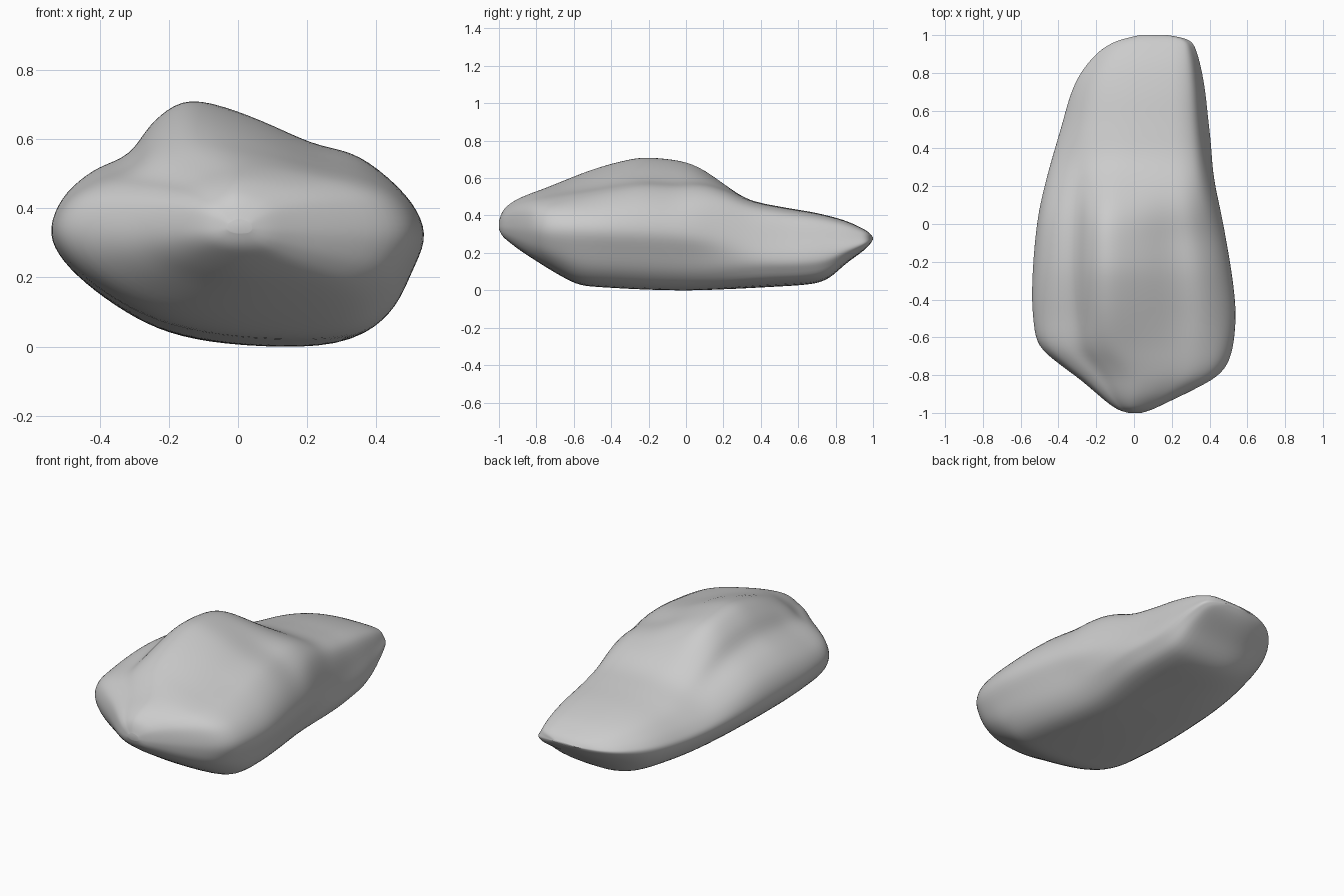
import bpy, bmesh, math

if "Cube" in bpy.data.objects:
    bpy.data.objects.remove(bpy.data.objects["Cube"])

# outline curves along the length: (y, value)
LEFT = [(-1, -.03), (-.985, -.08), (-.95, -.135), (-.9, -.195), (-.82, -.29), (-.75, -.385), (-.65, -.5),
        (-.5, -.535), (-.3, -.54), (0, -.515), (.2, -.475), (.5, -.39), (.75, -.31), (.9, -.2),
        (.97, -.09), (1, .03)]
RIGHT = [(-1, .04), (-.985, .09), (-.95, .165), (-.87, .33), (-.8, .45), (-.7, .513), (-.5, .54), (-.3, .525),
         (0, .475), (.2, .44), (.5, .4), (.75, .37), (.93, .325), (.98, .28), (1, .18)]
TOP = [(-1, .37), (-.99, .405), (-.97, .44), (-.9, .49), (-.75, .55), (-.5, .65), (-.3, .705), (-.2, .715),
       (0, .69), (.1, .645), (.2, .575), (.33, .49), (.5, .45), (.7, .415), (.85, .375), (.95, .33),
       (.985, .305), (1, .285)]
BOTTOM = [(-1, .33), (-.99, .305), (-.97, .28), (-.85, .19), (-.6, .04), (-.5, .02), (0, 0), (.5, .022),
          (.7, .04), (.77, .07), (.85, .14), (.95, .215), (.985, .25), (1, .275)]
WAIST = [(-1, .345), (-.5, .33), (0, .31), (.5, .25), (.8, .26), (1, .28)]

# cross-sections: (fraction of width, fraction of height above or below the waist)
FRONT = [(0, 0), (.03, .42), (.1, .62), (.18, .73), (.28, .88), (.41, 1), (.55, .98), (.7, .88), (.84, .73),
         (.95, .48), (1, 0), (.97, -.42), (.9, -.72), (.77, -.93), (.5, -1), (.3, -.92), (.13, -.7), (.03, -.38)]
HILL = [(0, 0), (.03, .28), (.11, .48), (.21, .61), (.28, .85), (.38, 1), (.54, .89), (.71, .69), (.84, .59),
        (.95, .33), (1, 0), (.965, -.36), (.905, -.74), (.79, -.97), (.54, -.98), (.32, -.86), (.17, -.62), (.05, -.3)]
BACK = [(0, 0), (.03, .25), (.09, .5), (.17, .73), (.27, .88), (.4, .97), (.54, 1), (.7, .99), (.83, .93),
        (.92, .7), (.97, .1), (1, -.33), (.975, -.6), (.87, -.91), (.5, -1), (.28, -.88), (.13, -.6), (.04, -.3)]


def sample(curve, y):
    """Smooth interpolation through the curve's points."""
    n = len(curve)
    i = max(k for k in range(n - 1) if curve[k][0] <= y + 1e-9)

    def slope(k):
        a, b = curve[max(k - 1, 0)], curve[min(k + 1, n - 1)]
        return (b[1] - a[1]) / (b[0] - a[0])
    (y0, v0), (y1, v1) = curve[i], curve[i + 1]
    h = y1 - y0
    t = (y - y0) / h
    return ((2*t**3 - 3*t*t + 1) * v0 + (t**3 - 2*t*t + t) * h * slope(i)
            + (3*t*t - 2*t**3) * v1 + (t**3 - t*t) * h * slope(i + 1))


def step(a, b, y):
    t = min(max((y - a) / (b - a), 0), 1)
    return t * t * (3 - 2 * t)


def section(y):
    """Blend the three cross-sections; the right shoulder changes earlier than the left."""
    out = []
    f = 1 - step(-.95, -.45, y)
    for i, (p, q, r) in enumerate(zip(FRONT, HILL, BACK)):
        b = step(-.1, .36, y) if 6 <= i <= 9 else step(-.02, .5, y)
        out.append(tuple(f * p[k] + (1 - f - b) * q[k] + b * r[k] for k in (0, 1)))
    return out


def smooth_loop(pts, per=5):
    """Closed Catmull-Rom loop."""
    out, n = [], len(pts)
    for i in range(n):
        p = [pts[(i + k) % n] for k in (-1, 0, 1, 2)]
        for j in range(per):
            t = j / per
            out.append(tuple(.5 * (2*p[1][k] + (p[2][k] - p[0][k]) * t
                       + (2*p[0][k] - 5*p[1][k] + 4*p[2][k] - p[3][k]) * t*t
                       + (3*p[1][k] - p[0][k] - 3*p[2][k] + p[3][k]) * t**3) for k in (0, 1)))
    return out


# loft the sections from front to back
bm = bmesh.new()
rings = []
STEPS = 90
for s in range(STEPS + 1):
    y = -math.cos(math.pi * s / STEPS)
    xl, xr, zt, zb, zm = (sample(c, y) for c in (LEFT, RIGHT, TOP, BOTTOM, WAIST))
    rings.append([bm.verts.new((xl + u * (xr - xl), y, max(0, zm + v * (zt - zm if v > 0 else zm - zb))))
                  for u, v in smooth_loop(section(y))])
for a, b in zip(rings, rings[1:]):
    for i in range(len(a)):
        j = (i + 1) % len(a)
        bm.faces.new((a[i], a[j], b[j], b[i]))
bm.faces.new(rings[0])
bm.faces.new(rings[-1])

# soften the whole surface a little
for _ in range(4):
    inner = [v for r in rings[2:-2] for v in r]
    bmesh.ops.smooth_vert(bm, verts=inner, factor=.5, use_axis_x=True, use_axis_y=True, use_axis_z=True)
bmesh.ops.recalc_face_normals(bm, faces=bm.faces)
low = min(v.co.z for v in bm.verts)
for v in bm.verts:
    v.co.z -= low

mesh = bpy.data.meshes.new("boulder")
bm.to_mesh(mesh)
bm.free()
boulder = bpy.data.objects.new("boulder", mesh)
bpy.context.collection.objects.link(boulder)
for p in mesh.polygons:
    p.use_smooth = True
